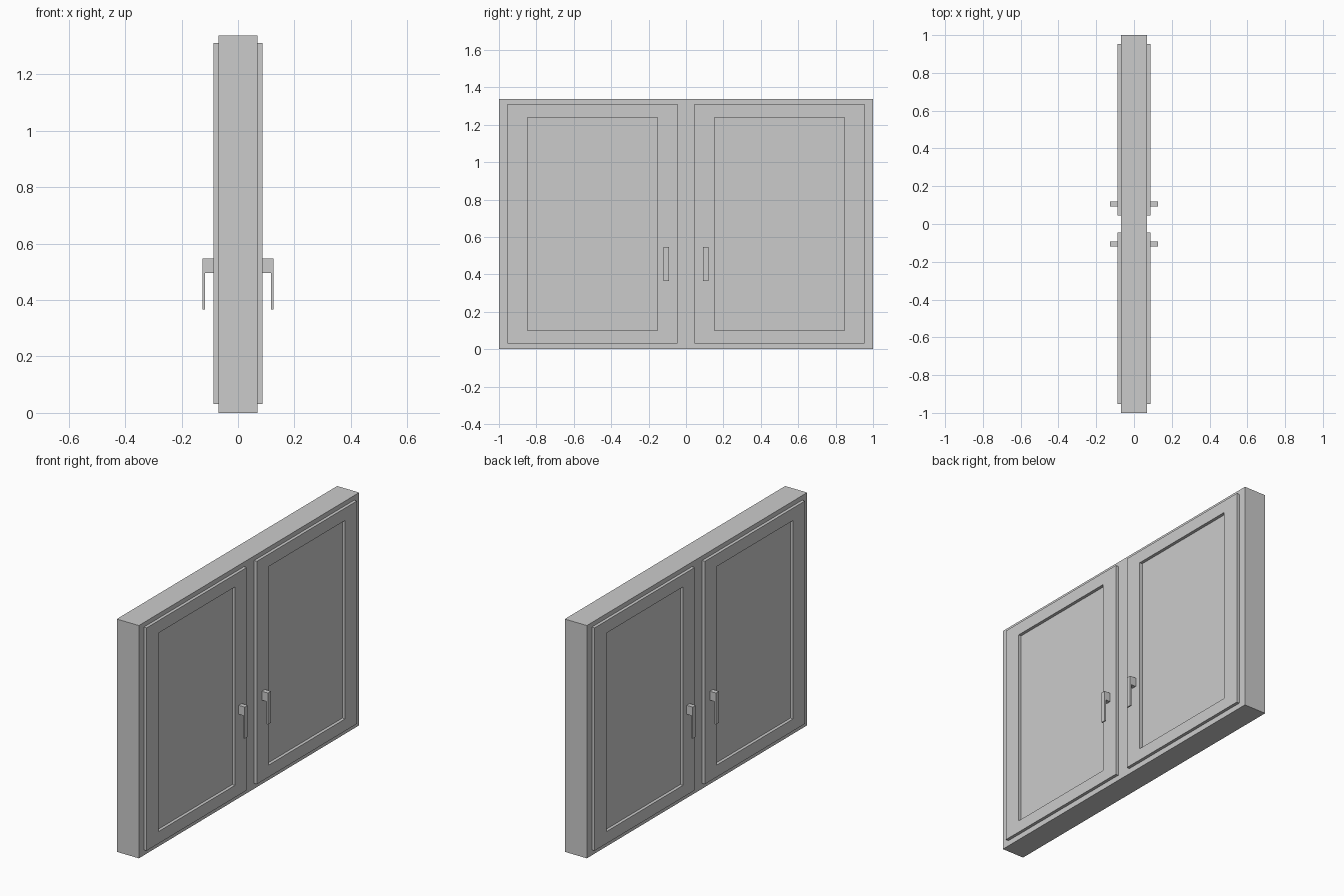
import bpy
import bmesh

if "Cube" in bpy.data.objects:
    bpy.data.objects.remove(bpy.data.objects["Cube"])


def finish(name, bm, mirrored=True):
    """Turn a bmesh into an object, mirrored to both leaves and both sides."""
    bmesh.ops.recalc_face_normals(bm, faces=bm.faces)
    mesh = bpy.data.meshes.new(name)
    bm.to_mesh(mesh)
    bm.free()
    obj = bpy.data.objects.new(name, mesh)
    bpy.context.collection.objects.link(obj)
    if mirrored:
        mod = obj.modifiers.new("Mirror", 'MIRROR')
        mod.use_axis = (True, True, False)
        mod.use_mirror_merge = False
    return obj


def extrude(bm, faces, vec):
    res = bmesh.ops.extrude_face_region(bm, geom=faces)
    verts = [g for g in res["geom"] if isinstance(g, bmesh.types.BMVert)]
    bmesh.ops.translate(bm, verts=verts, vec=vec)


def rect(bm, x, y0, y1, z0, z1):
    return [bm.verts.new((x, y, z))
            for y, z in ((y0, z0), (y1, z0), (y1, z1), (y0, z1))]


# Outer frame with the panes flush in its faces
bm = bmesh.new()
face = bm.faces.new(rect(bm, -0.07, -1, 1, 0, 1.337))
extrude(bm, [face], (0.14, 0, 0))
finish("window_frame", bm, mirrored=False)

# Raised sash border around each pane
bm = bmesh.new()
outer = rect(bm, 0.07, 0.046, 0.954, 0.031, 1.311)
inner = rect(bm, 0.07, 0.152, 0.848, 0.10, 1.24)
ring = [bm.faces.new((outer[i], outer[(i + 1) % 4],
                      inner[(i + 1) % 4], inner[i])) for i in range(4)]
extrude(bm, ring, (0.0177, 0, 0))
finish("sash", bm)

# Handle: L-shaped profile with a neck block and a thin hanging grip
profile = [(0.0877, 0.496), (0.1175, 0.496), (0.1175, 0.366),
           (0.126, 0.366), (0.126, 0.547), (0.0877, 0.547)]
bm = bmesh.new()
face = bm.faces.new([bm.verts.new((x, 0.092, z)) for x, z in profile])
extrude(bm, [face], (0, 0.027, 0))
finish("handle", bm)
